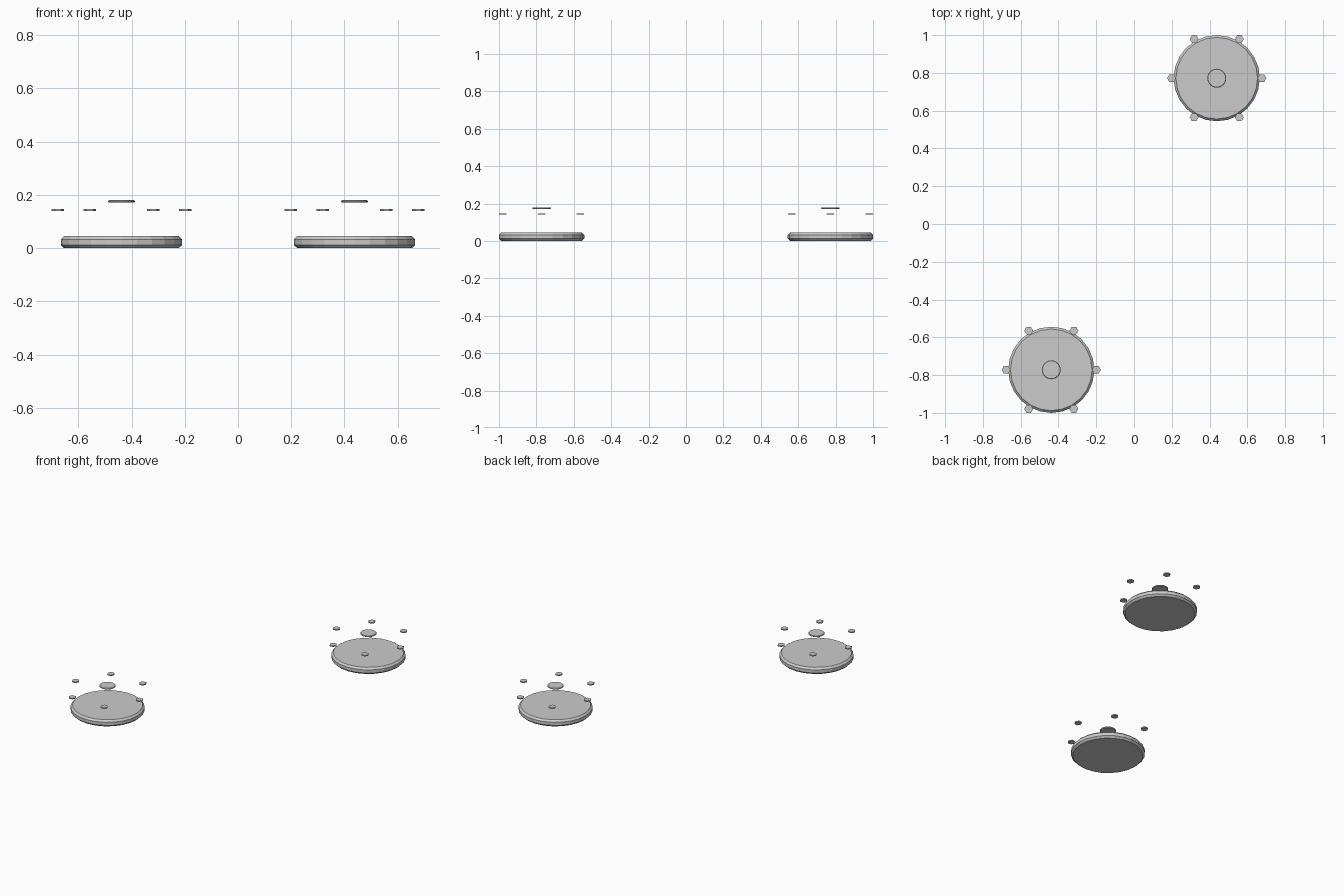
import bpy
import bmesh
from math import cos, sin, radians
from mathutils import Matrix

cube = bpy.data.objects.get("Cube")
if cube:
    bpy.data.objects.remove(cube, do_unlink=True)

GREY = (0.6, 0.6, 0.6, 1)
grey = bpy.data.materials.new("plain grey")
grey.use_nodes = True
grey.diffuse_color = GREY
grey.node_tree.nodes["Principled BSDF"].inputs["Base Color"].default_value = GREY


def disc(name, center, z_low, z_high, radius, sides, chamfer=0.0):
    """Closed flat disc, with optional chamfered top and bottom rims."""
    bm = bmesh.new()
    height = z_high - z_low
    bmesh.ops.create_cone(bm, cap_ends=True, segments=sides, radius1=radius,
                          radius2=radius, depth=height,
                          matrix=Matrix.Translation((0, 0, height / 2)))
    if chamfer:
        rims = [e for e in bm.edges
                if abs(e.verts[0].co.z - e.verts[1].co.z) < height / 2]
        bmesh.ops.bevel(bm, geom=rims, offset=chamfer, segments=1,
                        affect='EDGES', clamp_overlap=True)
    mesh = bpy.data.meshes.new(name)
    bm.to_mesh(mesh)
    bm.free()
    mesh.materials.append(grey)
    obj = bpy.data.objects.new(name, mesh)
    obj.location = (center[0], center[1], z_low)
    bpy.context.collection.objects.link(obj)
    return obj


# Two identical groups at opposite corners
for label, sign in (("front_right", -1), ("back_left", 1)):
    cx, cy = sign * 0.438, sign * 0.772

    # Wide base plate and small floating centre cap
    disc(label + "_base_plate", (cx, cy), 0, 0.045, 0.228, 24, 0.012)
    disc(label + "_centre_cap", (cx, cy), 0.171, 0.18, 0.05, 24, 0.003)

    # Ring of six floating hexagonal studs
    for i in range(6):
        a = radians(60 * i)
        stud = disc(f"{label}_stud_{i + 1}",
                    (cx + 0.239 * cos(a), cy + 0.239 * sin(a)),
                    0.14, 0.147, 0.0235, 6)
        # Corners point along x
        stud.data.transform(Matrix.Rotation(radians(30), 4, 'Z'))
